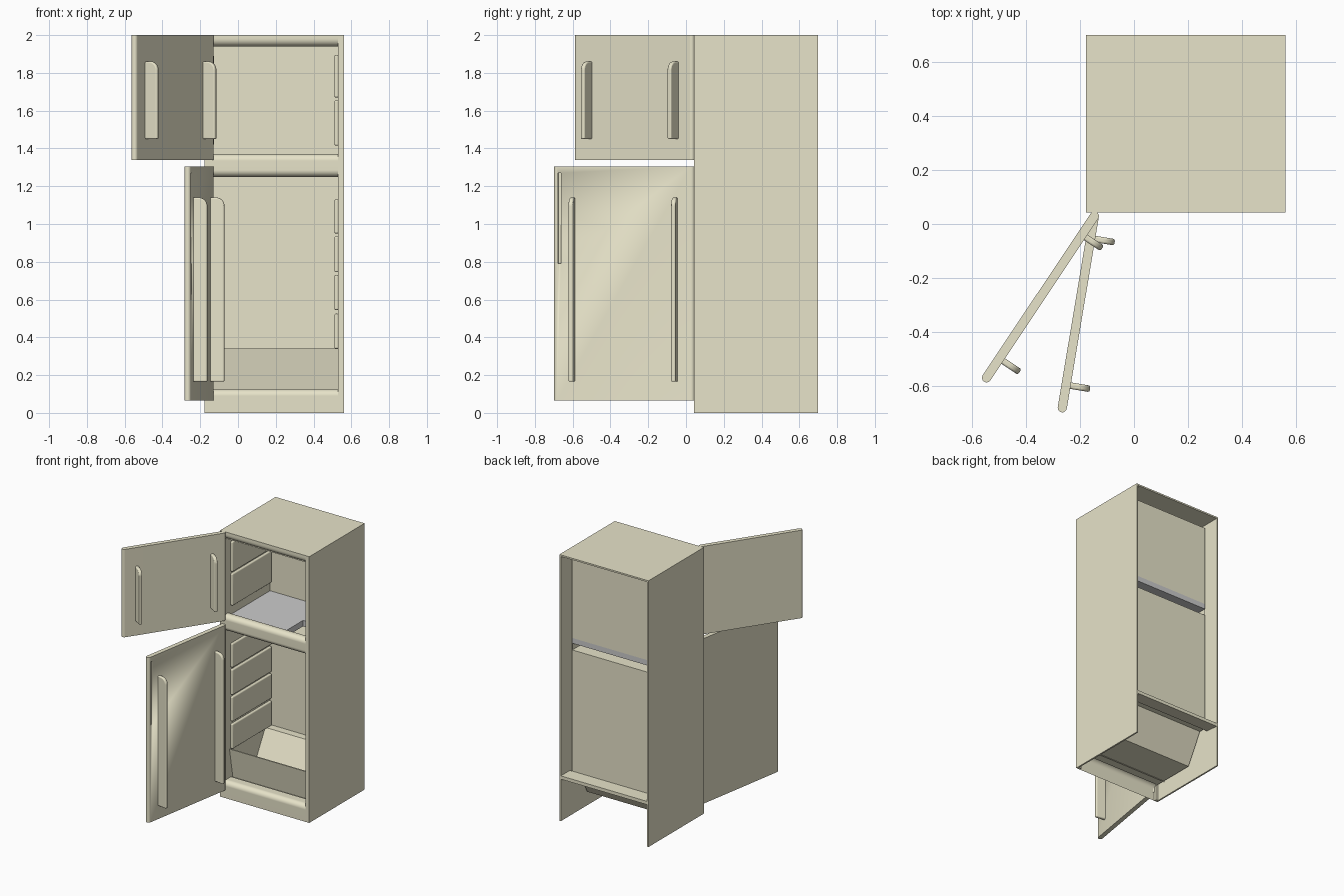
import bpy, bmesh, math
from mathutils import Vector, Matrix

if "Cube" in bpy.data.objects:
    bpy.data.objects.remove(bpy.data.objects["Cube"])

cream = bpy.data.materials.new("cream_enamel")
cream.diffuse_color = (0.80, 0.77, 0.585, 1)
cream.use_nodes = True
cream.node_tree.nodes["Principled BSDF"].inputs["Base Color"].default_value = cream.diffuse_color
XL, XR = -0.178, 0.562        # cabinet sides
YF, YB = 0.043, 0.70          # cabinet front and back
IL, IR = -0.148, 0.53         # interior sides
SKIN = 0.012                  # outer sheet thickness
LINER = 0.592                 # back of the liner


def finish(name, bm, bevel=0.0, mat=cream, matrix=None):
    if matrix:
        bm.transform(matrix)
    bmesh.ops.recalc_face_normals(bm, faces=bm.faces)
    me = bpy.data.meshes.new(name)
    bm.to_mesh(me)
    bm.free()
    ob = bpy.data.objects.new(name, me)
    bpy.context.collection.objects.link(ob)
    if mat:
        me.materials.append(mat)
    if bevel:
        m = ob.modifiers.new("bevel", 'BEVEL')
        m.width, m.segments = bevel, 3
        m.limit_method = 'ANGLE'
    bpy.ops.object.select_all(action='DESELECT')
    ob.select_set(True)
    bpy.context.view_layer.objects.active = ob
    bpy.ops.object.shade_smooth_by_angle(angle=math.radians(32))
    wn = ob.modifiers.new("flat_faces", 'WEIGHTED_NORMAL')
    wn.keep_sharp = True
    return ob


def box(name, x, y, z, **kw):
    bm = bmesh.new()
    bmesh.ops.create_cube(bm, size=1)
    for v in bm.verts:
        v.co = [(r[0] + r[1]) / 2 + c * (r[1] - r[0]) for c, r in zip(v.co, (x, y, z))]
    return finish(name, bm, **kw)


def prism(name, pts, vec, closed=True, **kw):
    """Sweep a polygon (solid) or an open polyline (sheet) along vec."""
    bm = bmesh.new()
    a = [bm.verts.new(p) for p in pts]
    b = [bm.verts.new(Vector(p) + Vector(vec)) for p in pts]
    n = len(pts)
    for i in range(n if closed else n - 1):
        j = (i + 1) % n
        bm.faces.new((a[i], a[j], b[j], b[i]))
    if closed:
        bm.faces.new(a)
        bm.faces.new(b)
    return finish(name, bm, **kw)


def arc(cx, cy, r, a0, a1, n=8):
    return [(cx + r * math.cos(math.radians(a0 + (a1 - a0) * i / n)),
             cy + r * math.sin(math.radians(a0 + (a1 - a0) * i / n))) for i in range(n + 1)]


def across(name, yz, x0=IL, x1=IR, **kw):
    return prism(name, [(x0, y, z) for y, z in yz], (x1 - x0, 0, 0), **kw)


# Outer shell: thin sides and top, open at the back and underneath
box("left_side", (XL, XL + SKIN), (YF, YB), (0, 2))
box("right_side", (XR - SKIN, XR), (YF, YB), (0, 2))
box("top_panel", (XL + SKIN, XR - SKIN), (YF, YB), (2 - SKIN, 2))
box("left_front_post", (XL + SKIN, IL), (YF, YF + 0.02), (0, 2 - SKIN))
box("right_front_post", (IR, XR - SKIN), (YF, YF + 0.02), (0, 2 - SKIN))

# Rounded front rails
across("top_rail", [(YF, 2 - SKIN), (0.11, 2 - SKIN), (0.11, 1.94)] + arc(0.083, 1.98, 0.04, 270, 180))
R = 0.035
across("middle_rail", arc(YF + R, 1.37 - R, R, 180, 90) + arc(0.12 - R, 1.37 - R, R, 90, 0)
       + arc(0.12 - R, 1.25 + R, R, 0, -90) + arc(YF + R, 1.25 + R, R, -90, -180))
across("kick_rail", [(YF, 0)] + arc(YF + R, 0.125 - R, R, 180, 90)
       + arc(0.12, 0.125 - R, R, 90, 20), closed=False)

# Inner liners as thin sheets, with the stepped compressor hump
freezer = [(YF, 1.95), (LINER, 1.95), (LINER, 1.34)]
fridge_in = [(YF + 0.03, 1.25), (LINER, 1.25), (LINER, 0.34), (0.535, 0.34), (0.41, 0.115), (YF + 0.03, 0.115)]
across("freezer_liner", freezer, closed=False)
across("fridge_liner", fridge_in, closed=False)
for side, x, d in (("left", IL, -0.003), ("right", IR, 0.003)):
    outline = [freezer[0], freezer[1], (LINER, 1.25)] + fridge_in[2:] + [(YF, 0.115)]
    across(f"{side}_liner_wall", outline, x, x + d)
across("compressor_cover", [(LINER, 0.34), (YB, 0.34), (YB, 0.315), (LINER, 0.325)],
       XL + SKIN, XR - SKIN)
across("crisper_front", [(0.11, 0.34), (0.12, 0.34), (0.16, 0.115), (0.15, 0.115)])

# Freezer floor with a corner notch
floor = [(IL, 0.10), (0.31, 0.10), (0.31, 0.33), (IR, 0.33), (IR, LINER), (IL, LINER)]
prism("freezer_floor", [(x, y, 1.30) for x, y in floor], (0, 0, 0.045), mat=None)

# Raised wall pads whose gaps carry the shelves
pads = [(1.67, 1.895), (1.415, 1.655), (0.95, 1.13), (0.745, 0.935), (0.545, 0.73), (0.34, 0.525)]
for i, z in enumerate(pads):
    for side, x in (("left", (IL - 0.003, IL + 0.02)), ("right", (IR - 0.02, IR + 0.003))):
        box(f"{side}_shelf_pad_{i}", x, (0.12, LINER - 0.005), z, bevel=0.008)


# Doors: capsule plan, two upright inner ribs, swung about the hinge
def door(name, z0, z1, rib_z, angle):
    swing = Matrix.Translation((-0.147, 0.029, 0)) @ Matrix.Rotation(math.radians(angle), 4, 'Z')
    t, length = 0.017, 0.720
    plan = arc(0, 0, t, 270, 90) + arc(length, 0, t, 90, -90)
    panel = prism(name, [(x, y, z0) for x, y in plan], (0, 0, z1 - z0), matrix=swing)
    z_lo, z_hi = rib_z
    for tag, x in (("hinge", 0.083), ("free", 0.634)):
        prof = [(0.01, z_lo), (0.09, z_lo)] + arc(0.045, z_hi - 0.045, 0.045, 0, 90) + [(0.01, z_hi)]
        prism(f"{name}_{tag}_rib", [(x - 0.012, y, z) for y, z in prof], (0.024, 0, 0),
              matrix=swing, bevel=0.007)
    return panel, swing


door("freezer_door", 1.34, 2.0, (1.45, 1.86), -123.7)
fridge, swing = door("fridge_door", 0.065, 1.305, (0.165, 1.14), -99.5)

# Finger groove along the free edge of the fridge door
cutter = box("groove_cutter", (0.698, 0.714), (0.004, 0.04), (0.79, 1.27), mat=None, matrix=swing)
cutter.hide_render = True
cutter.hide_set(True)
cut = fridge.modifiers.new("groove", 'BOOLEAN')
cut.object, cut.operation, cut.solver = cutter, 'DIFFERENCE', 'EXACT'
